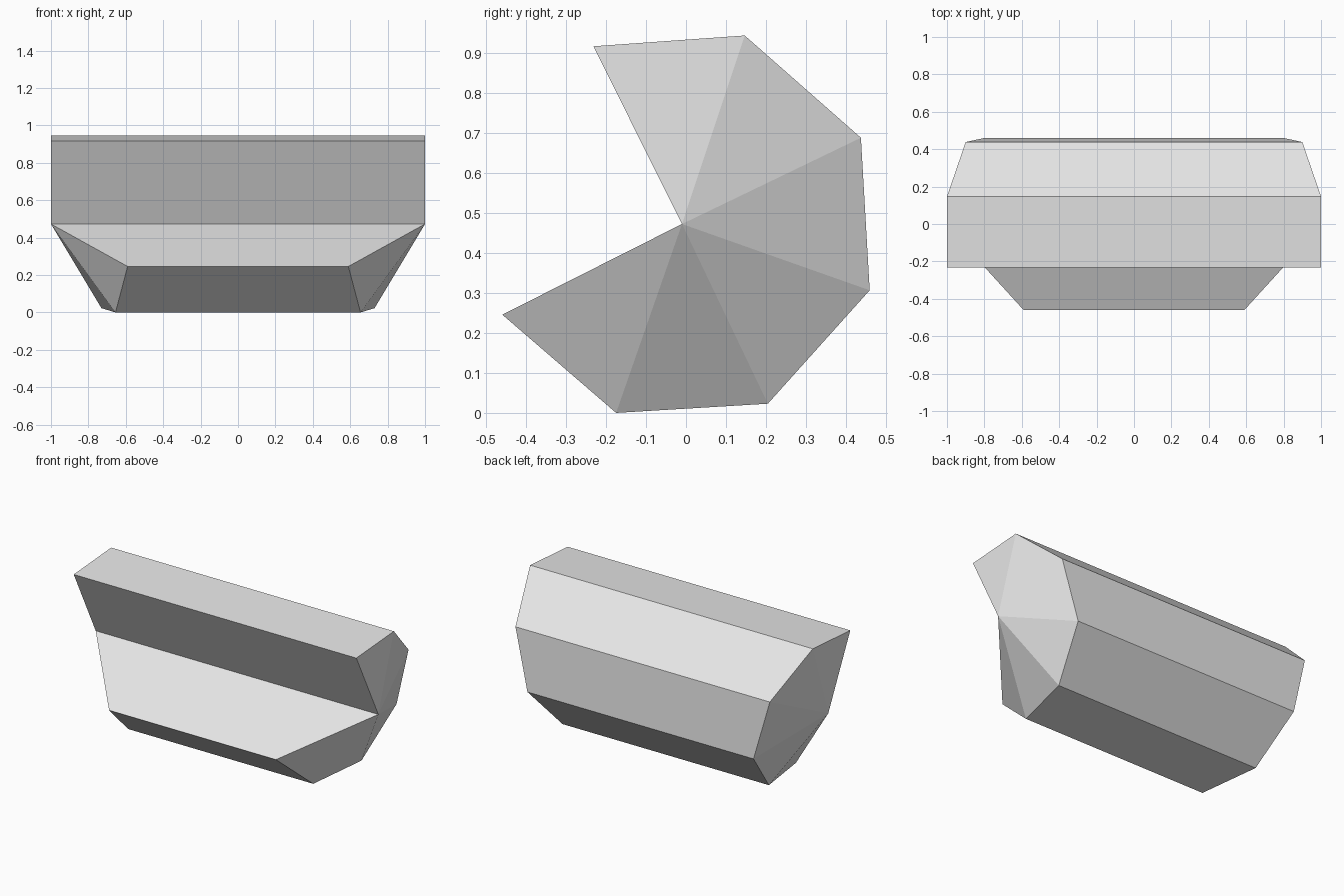
import bpy
import bmesh

if "Cube" in bpy.data.objects:
    bpy.data.objects.remove(bpy.data.objects["Cube"], do_unlink=True)

# Single light grey material
grey = bpy.data.materials.new("light_grey")
grey.use_nodes = True
colour = (0.8, 0.8, 0.8, 1)
grey.diffuse_color = colour
grey.node_tree.nodes["Principled BSDF"].inputs["Base Color"].default_value = colour

# Open-wedge profile: hub first, then the rim, as (half width, y, z)
profile = [
    (1.0, -0.01, 0.473),
    (1.0, -0.232, 0.918),
    (1.0, 0.147, 0.945),
    (0.9, 0.438, 0.689),
    (0.8, 0.46, 0.307),
    (0.73, 0.205, 0.023),
    (0.655, -0.175, 0.0),
    (0.59, -0.46, 0.246),
]

bm = bmesh.new()
left = [bm.verts.new((w, y, z)) for w, y, z in profile]
right = [bm.verts.new((-w, y, z)) for w, y, z in profile]
count = len(profile)

# Long panels between the two ends
for i in range(count):
    j = (i + 1) % count
    bm.faces.new((left[i], left[j], right[j], right[i]))

# Ends fanned out from the hub
for end in (left, right):
    for i in range(1, count - 1):
        bm.faces.new((end[0], end[i], end[i + 1]))

bmesh.ops.recalc_face_normals(bm, faces=bm.faces)
mesh = bpy.data.meshes.new("tapered_wedge_drum")
bm.to_mesh(mesh)
bm.free()
mesh.materials.append(grey)
drum = bpy.data.objects.new("tapered_wedge_drum", mesh)
bpy.context.collection.objects.link(drum)
